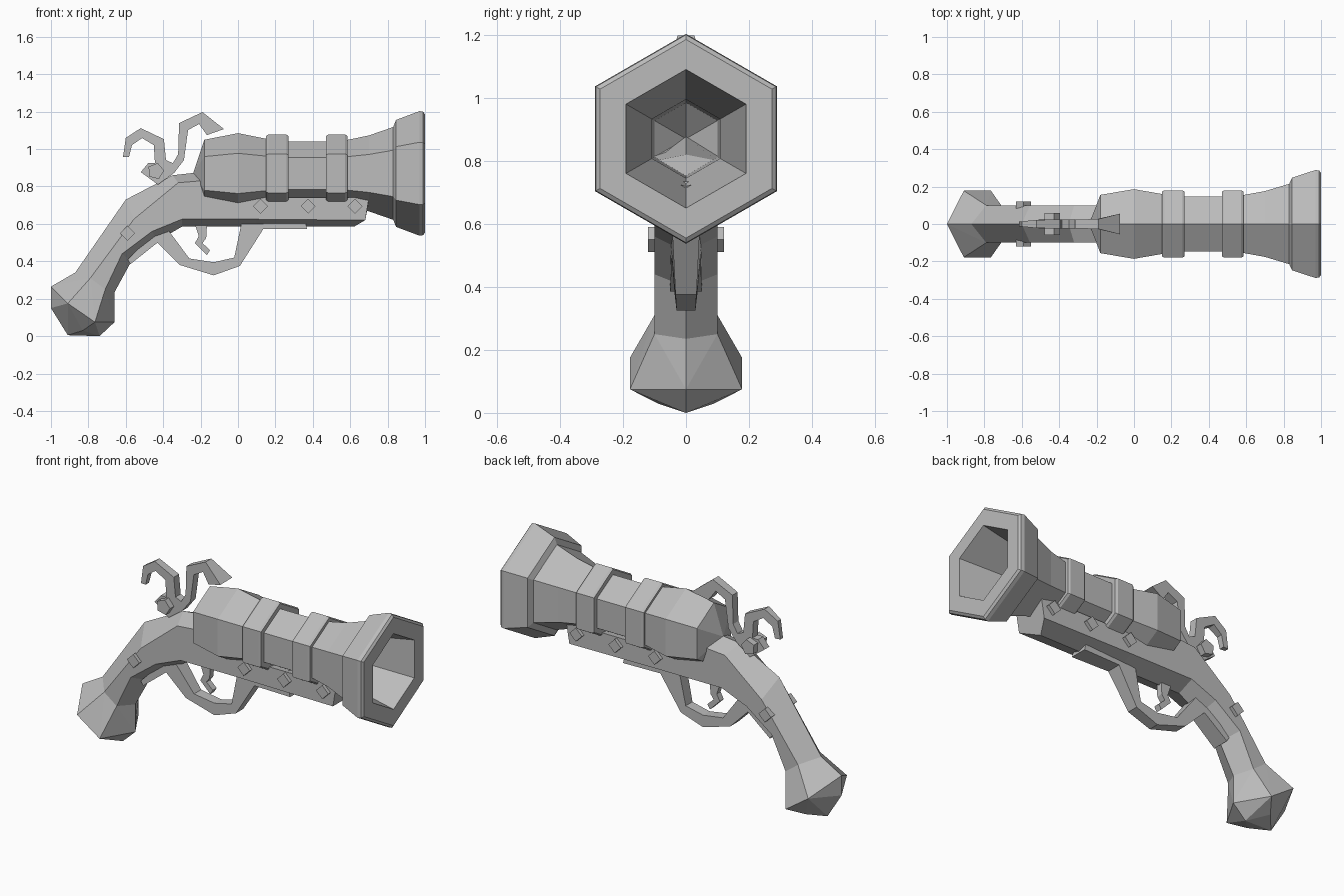
import bpy, bmesh
from math import sin, cos, pi

old = bpy.data.objects.get("Cube")
if old:
    bpy.data.objects.remove(old, do_unlink=True)

grey = bpy.data.materials.new("plain_grey")
grey.use_nodes = True
grey.diffuse_color = (0.5, 0.5, 0.5, 1)
grey.node_tree.nodes["Principled BSDF"].inputs["Base Color"].default_value = (0.5, 0.5, 0.5, 1)

AXIS_Z = 0.87


def finish(name, bm):
    bmesh.ops.recalc_face_normals(bm, faces=bm.faces)
    mesh = bpy.data.meshes.new(name)
    bm.to_mesh(mesh)
    bm.free()
    mesh.materials.append(grey)
    obj = bpy.data.objects.new(name, mesh)
    bpy.context.collection.objects.link(obj)
    return obj


def bridge(bm, rings, closed=False):
    """Join consecutive rings of vertices with quads."""
    pairs = list(zip(rings, rings[1:]))
    if closed:
        pairs.append((rings[-1], rings[0]))
    for a, b in pairs:
        n = len(a)
        for i in range(n):
            j = (i + 1) % n
            bm.faces.new((a[i], a[j], b[j], b[i]))


def hex_lathe(name, profile, closed=False):
    """Six-sided turning along x from (x, radius) pairs."""
    bm = bmesh.new()
    rings = [[bm.verts.new((x, r * sin(k * pi / 3), AXIS_Z + r * cos(k * pi / 3)))
              for k in range(6)] for x, r in profile]
    bridge(bm, rings, closed)
    bmesh.ops.remove_doubles(bm, verts=bm.verts, dist=0.0005)
    return finish(name, bm)


def plate(name, outline, width):
    """Side outline given thickness by width(x), mirrored about y = 0."""
    bm = bmesh.new()
    near, far = [[bm.verts.new((x, s * width(x), z)) for x, z in outline] for s in (-1, 1)]
    bm.faces.new(near)
    bm.faces.new(far[::-1])
    bridge(bm, [near, far])
    return finish(name, bm)


def peg(name, x, z, radius, half, sides, turn=0):
    """Short bar across the body."""
    ring = [(x + radius * sin(turn + 2 * pi * k / sides),
             z + radius * cos(turn + 2 * pi * k / sides)) for k in range(sides)]
    return plate(name, ring, lambda _: half)


# Barrel: outer shell, muzzle lip, bore and closed breech
hex_lathe("barrel", [
    (-0.24, 0), (-0.18, 0.18), (0, 0.215), (0.15, 0.185), (0.27, 0.17), (0.47, 0.17),
    (0.58, 0.178), (0.7, 0.203), (0.83, 0.248), (0.845, 0.286), (0.97, 0.333),
    (0.99, 0.33), (1.0, 0.315), (1.0, 0.22), (0.55, 0.125), (-0.1, 0.115), (-0.2, 0)])

# Reinforcing bands
for label, x0, x1 in (("rear", 0.15, 0.27), ("front", 0.47, 0.585)):
    hex_lathe(label + "_band", [
        (x0, 0.15), (x0, 0.2), (x0 + 0.012, 0.208), (x1 - 0.012, 0.208),
        (x1, 0.2), (x1, 0.15)], closed=True)

# Stock: each station is top ridge, shoulder, lower shoulder, bottom ridge in x, z
stations = [
    ((-0.87, 0.34), (-0.79, 0.31), (-0.71, 0.25), (-0.66, 0.235)),
    ((-0.6, 0.73), (-0.556, 0.626), (-0.62, 0.44), (-0.57, 0.4)),
    ((-0.35, 0.86), (-0.32, 0.82), (-0.46, 0.56), (-0.43, 0.51)),
    ((-0.2, 0.877), (-0.2, 0.83), (-0.3, 0.625), (-0.3, 0.585)),
    ((0, 0.82), (0, 0.8), (0, 0.625), (0, 0.585)),
    ((0.1, 0.73), (0.1, 0.74), (0.1, 0.625), (0.1, 0.585)),
    ((0.7, 0.72), (0.7, 0.74), (0.68, 0.62), (0.62, 0.585))]
bm = bmesh.new()
rings = []
for top, upper, lower, base in stations:
    loop = [(top, 0), (upper, 0.1), (lower, 0.1), (base, 0), (lower, -0.1), (upper, -0.1)]
    rings.append([bm.verts.new((x, y, z)) for (x, z), y in loop])
bridge(bm, rings)
bm.faces.new(rings[0])
bm.faces.new(rings[-1])
finish("stock", bm)

# Pommel: faceted flare at the end of the grip
bm = bmesh.new()
for x, y, z in [(-0.87, 0, 0.34), (-0.79, 0.1, 0.31), (-0.71, 0.1, 0.25), (-0.66, 0, 0.235),
                (-1, 0, 0.265), (-0.91, 0.178, 0.175), (-0.765, 0.178, 0.075), (-0.66, 0, 0.075),
                (-1, 0, 0.15), (-0.91, 0, 0.005), (-0.74, 0, 0), (-0.83, 0.09, 0.03)]:
    for side in ((-1, 1) if y else (1,)):
        bm.verts.new((x, y * side, z))
hull = bmesh.ops.convex_hull(bm, input=bm.verts)
loose = [v for v in bm.verts if not v.link_faces]
bmesh.ops.delete(bm, geom=loose, context="VERTS")
finish("pommel", bm)

# Studs through the stock
for i, (x, z) in enumerate([(-0.59, 0.55), (0.12, 0.695), (0.375, 0.695), (0.625, 0.695)]):
    peg("stud_%d" % (i + 1), x, z, 0.04, 0.12, 4)

# Trigger guard and trigger
plate("trigger_guard", [
    (-0.575, 0.385), (-0.43, 0.5), (-0.31, 0.38), (-0.13, 0.325), (0.01, 0.375),
    (0.135, 0.572), (0.37, 0.572), (0.36, 0.61), (0.02, 0.61), (-0.02, 0.42),
    (-0.13, 0.395), (-0.26, 0.415), (-0.39, 0.59), (-0.46, 0.54), (-0.59, 0.41)],
    lambda x: 0.03 + 0.02 * min(1, max(0, abs(x + 0.13) - 0.1) / 0.25))
plate("trigger", [
    (-0.235, 0.61), (-0.165, 0.61), (-0.17, 0.525), (-0.19, 0.497), (-0.15, 0.46),
    (-0.166, 0.433), (-0.23, 0.497), (-0.21, 0.535)], lambda x: 0.018)


# Hammer: curled jaw and thumb spur, thin at the jaw and flared at the spur
def hammer_width(x):
    return 0.012 + 0.1 * (x + 0.62) if x < -0.5 else 0.024 + max(0, x + 0.2) * 0.25


plate("hammer", [
    (-0.615, 0.957), (-0.6, 1.06), (-0.52, 1.112), (-0.396, 1.053), (-0.385, 0.941),
    (-0.348, 0.925), (-0.32, 0.973), (-0.315, 1.139), (-0.19, 1.198), (-0.075, 1.107),
    (-0.166, 1.075), (-0.208, 1.134), (-0.267, 1.102), (-0.289, 0.941), (-0.342, 0.872),
    (-0.428, 0.81), (-0.52, 0.877), (-0.48, 0.925), (-0.444, 0.925), (-0.45, 1.021),
    (-0.513, 1.059), (-0.567, 1.021), (-0.583, 0.957)], hammer_width)
peg("hammer_screw", -0.44, 0.882, 0.045, 0.06, 5, 0.25)
